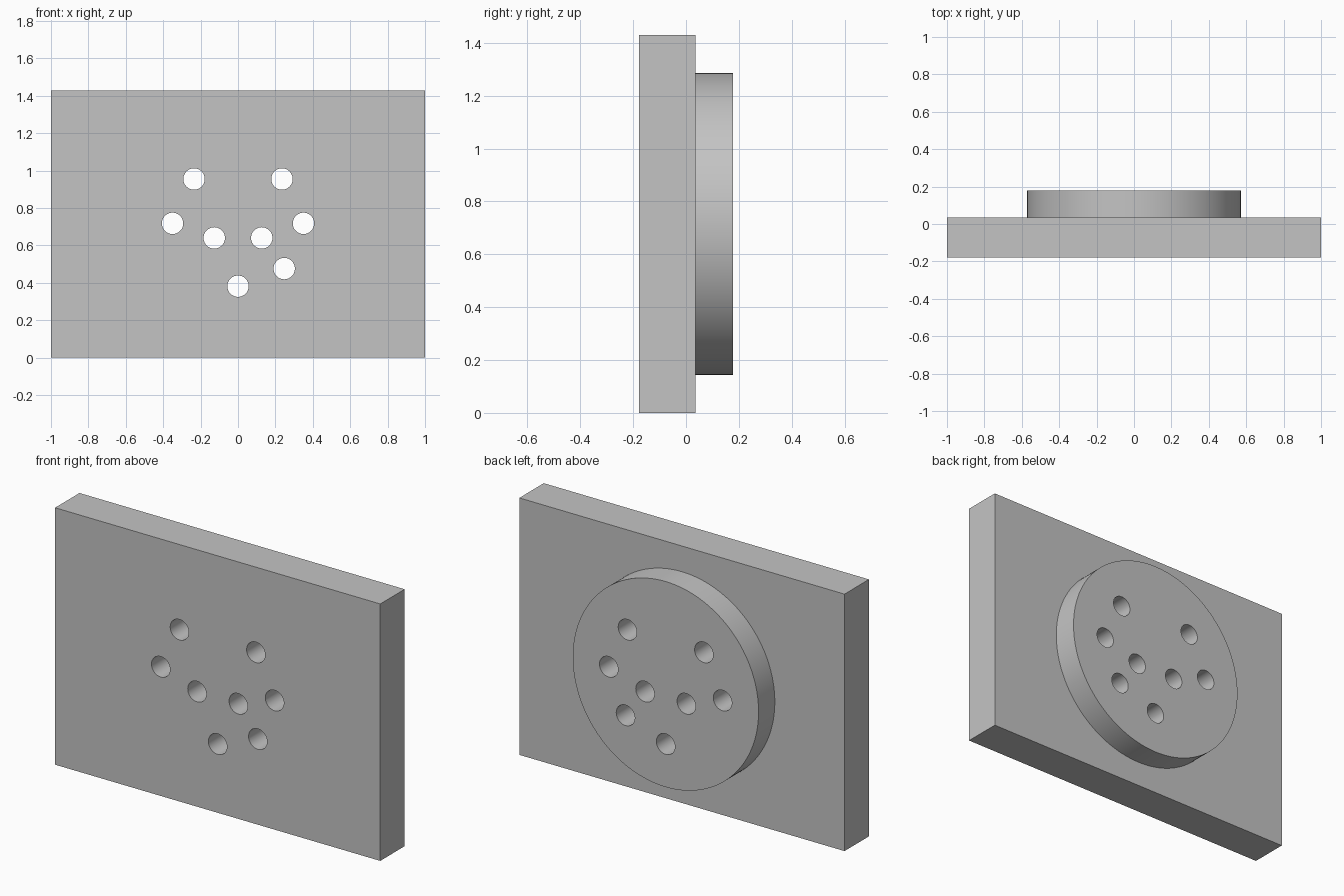
import bpy
import math

cube = bpy.data.objects.get("Cube")
if cube:
    bpy.data.objects.remove(cube, do_unlink=True)

# Main dimensions
U = 1 / 7
WIDTH, HEIGHT = 14 * U, 10 * U
PLATE_T, DISC_T = 1.5 * U, 1.0 * U
DISC_R, HOLE_R = 4 * U, 0.4 * U
FRONT = -(PLATE_T + DISC_T) / 2
SEAM = FRONT + PLATE_T
BACK = SEAM + DISC_T
MID_Z = HEIGHT / 2

grey = bpy.data.materials.new("matte_grey")
grey.use_nodes = True
colour = (0.55, 0.55, 0.55, 1.0)
grey.diffuse_color = colour
grey.node_tree.nodes["Principled BSDF"].inputs["Base Color"].default_value = colour


def rod(name, x, z, radius, y0, y1, sides):
    """Cylinder running along y."""
    bpy.ops.mesh.primitive_cylinder_add(
        vertices=sides, radius=radius, depth=y1 - y0,
        location=(x, (y0 + y1) / 2, z), rotation=(math.pi / 2, 0, 0))
    obj = bpy.context.object
    obj.name = name
    obj.data.materials.append(grey)
    return obj


# Rectangular plate
bpy.ops.mesh.primitive_cube_add(size=1, location=(0, (FRONT + SEAM) / 2, MID_Z))
plate = bpy.context.object
plate.name = "plate"
plate.scale = (WIDTH, PLATE_T, HEIGHT)
bpy.ops.object.transform_apply(location=False, rotation=False, scale=True)
plate.data.materials.append(grey)

# Round boss on the back
disc = rod("back_disc", 0, MID_Z, DISC_R, SEAM, BACK, 128)

# Through holes: three mirrored pairs and two single ones
pairs = [(0.235, 0.955), (0.35, 0.718), (0.127, 0.64)]
holes = [(s * x, z) for x, z in pairs for s in (-1, 1)]
holes += [(0.247, 0.476), (0.0, 0.382)]
cutters = [rod("hole_cutter", x, z, HOLE_R, FRONT - 0.1, BACK + 0.1, 48)
           for x, z in holes]
bpy.ops.object.select_all(action='DESELECT')
for c in cutters:
    c.select_set(True)
bpy.context.view_layer.objects.active = cutters[0]
bpy.ops.object.join()
cutter = bpy.context.object
cutter.hide_render = True

# Drill both parts and smooth the round walls
for part in (plate, disc):
    bpy.ops.object.select_all(action='DESELECT')
    part.select_set(True)
    bpy.context.view_layer.objects.active = part
    mod = part.modifiers.new("holes", 'BOOLEAN')
    mod.operation = 'DIFFERENCE'
    mod.solver = 'EXACT'
    mod.object = cutter
    bpy.ops.object.modifier_apply(modifier=mod.name)
    bpy.ops.object.shade_smooth_by_angle(angle=math.radians(30))

bpy.data.objects.remove(cutter, do_unlink=True)
